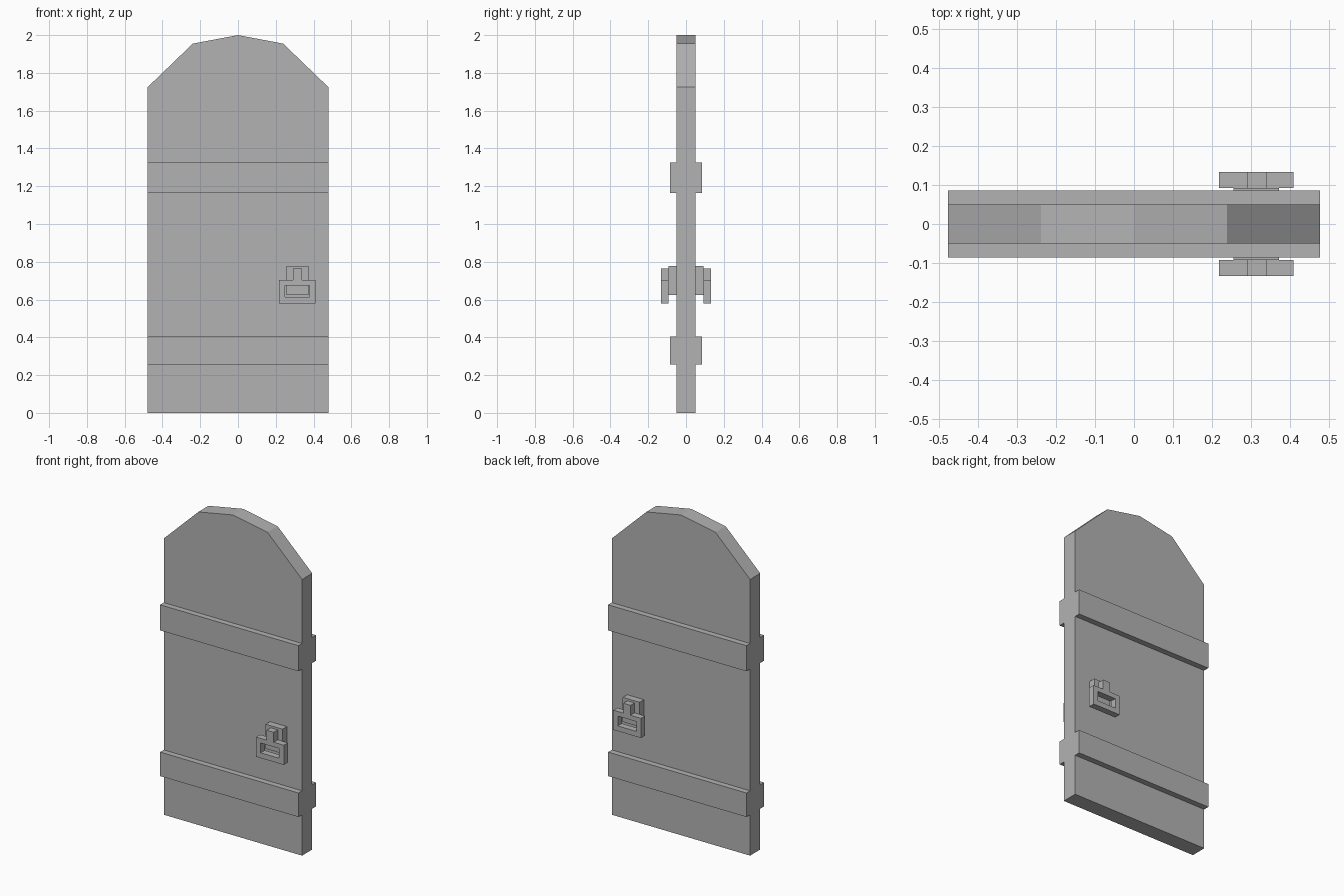
import bpy
import math
from mathutils import Matrix

old = bpy.data.objects.get("Cube")
if old:
    bpy.data.objects.remove(old, do_unlink=True)

grey = bpy.data.materials.new("plain grey")
grey.use_nodes = True
grey.diffuse_color = (0.45, 0.45, 0.45, 1)
grey.node_tree.nodes["Principled BSDF"].inputs["Base Color"].default_value = grey.diffuse_color


def rect(x0, x1, z0, z1):
    return [(x0, z0), (x1, z0), (x1, z1), (x0, z1)]


def slab(name, outlines, y0, y1):
    """Extrude flat x-z outlines (later ones are holes) from y0 to y1."""
    curve = bpy.data.curves.new(name, "CURVE")
    curve.dimensions = "2D"
    curve.fill_mode = "BOTH"
    curve.extrude = abs(y1 - y0) / 2
    for outline in outlines:
        spline = curve.splines.new("POLY")
        spline.points.add(len(outline) - 1)
        for point, (x, z) in zip(spline.points, outline):
            point.co = (x, z, 0, 1)
        spline.use_cyclic_u = True
    helper = bpy.data.objects.new(name + "_profile", curve)
    bpy.context.collection.objects.link(helper)
    graph = bpy.context.evaluated_depsgraph_get()
    mesh = bpy.data.meshes.new_from_object(helper.evaluated_get(graph))
    bpy.data.objects.remove(helper, do_unlink=True)

    # Stand the profile upright, so its depth runs along y
    mesh.transform(Matrix.Translation((0, (y0 + y1) / 2, 0)) @ Matrix.Rotation(math.pi / 2, 4, "X"))
    mesh.polygons.foreach_set("use_smooth", [False] * len(mesh.polygons))
    mesh.materials.clear()
    mesh.materials.append(grey)
    obj = bpy.data.objects.new(name, mesh)
    bpy.context.collection.objects.link(obj)
    return obj


# Door leaf with a faceted arch
half = 0.478
arch = [(half, 1.725), (0.239, 1.955), (0, 2), (-0.239, 1.955), (-half, 1.725)]
slab("door_leaf", [[(-half, 0), (half, 0)] + arch], -0.05, 0.05)

# Handle plate: wide body with a slot, and a narrow neck above
plate = [(0.218, 0.58), (0.41, 0.58), (0.41, 0.703), (0.34, 0.703),
         (0.34, 0.765), (0.29, 0.765), (0.29, 0.703), (0.218, 0.703)]
slot = rect(0.25, 0.378, 0.613, 0.674)

# Cross bands and handles on both faces
for side, s in (("front", -1), ("back", 1)):
    for level, z0, z1 in (("lower", 0.255, 0.405), ("upper", 1.165, 1.325)):
        slab(f"{side}_{level}_band", [rect(-half, half, z0, z1)], s * 0.05, s * 0.086)
    slab(f"{side}_handle_mount", [rect(0.256, 0.372, 0.625, 0.778)], s * 0.05, s * 0.093)
    slab(f"{side}_handle_plate", [plate, slot], s * 0.093, s * 0.133)
